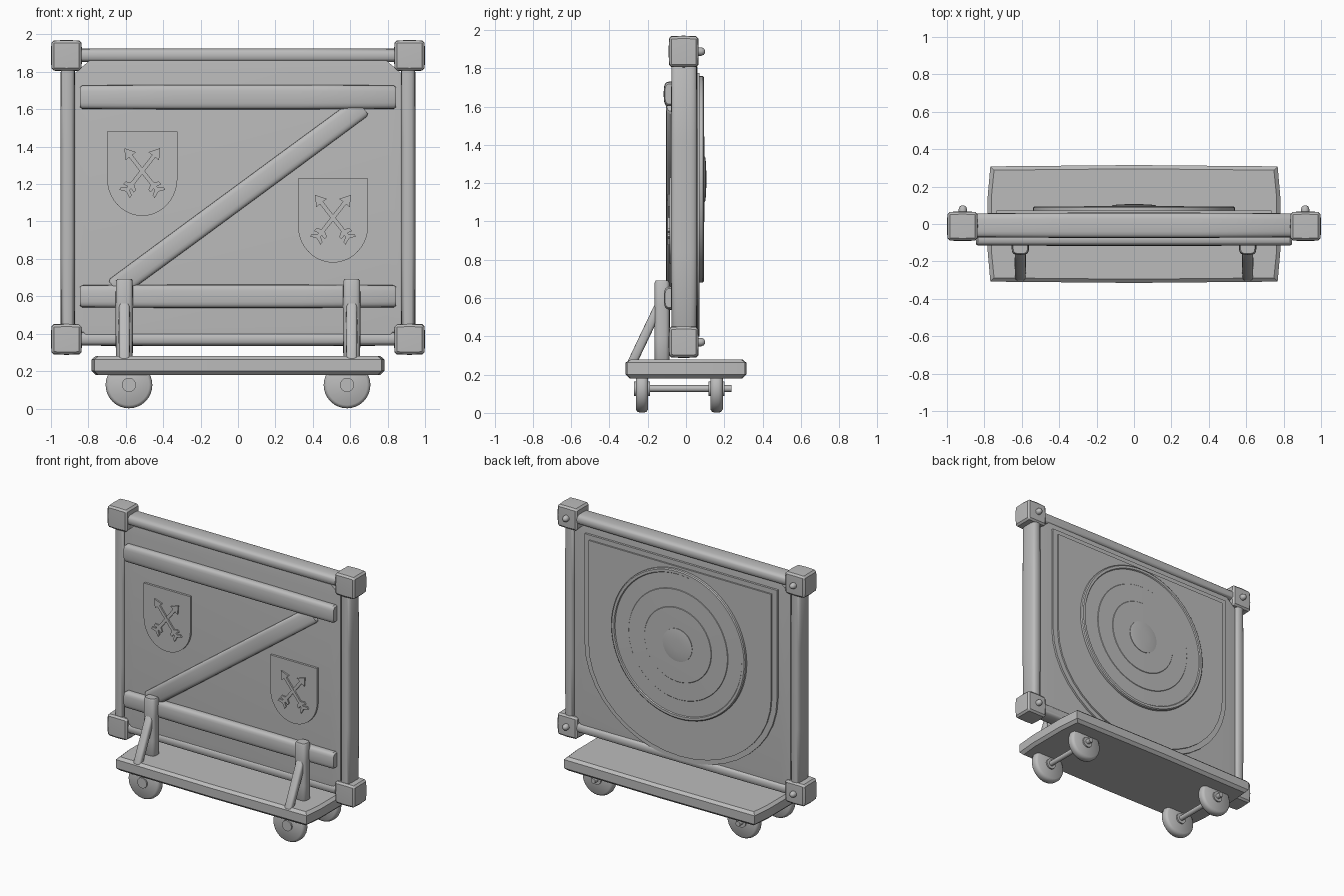
import bpy, bmesh, math
from mathutils import Vector, Matrix

old = bpy.data.objects.get("Cube")
if old:
    bpy.data.objects.remove(old, do_unlink=True)

grey = bpy.data.materials.new("plain_grey")
grey.use_nodes = True
grey.diffuse_color = (0.5, 0.5, 0.5, 1)
grey.node_tree.nodes["Principled BSDF"].inputs["Base Color"].default_value = (0.5, 0.5, 0.5, 1)


def finish(name, bm, angle=35):
    bmesh.ops.recalc_face_normals(bm, faces=bm.faces[:])
    mesh = bpy.data.meshes.new(name)
    bm.to_mesh(mesh)
    bm.free()
    mesh.materials.append(grey)
    obj = bpy.data.objects.new(name, mesh)
    bpy.context.collection.objects.link(obj)
    bpy.ops.object.select_all(action='DESELECT')
    obj.select_set(True)
    bpy.context.view_layer.objects.active = obj
    bpy.ops.object.shade_smooth_by_angle(angle=math.radians(angle))
    return obj


def loft(name, rings, angle=35):
    """Skin a list of equally sized point rings and cap both ends."""
    bm = bmesh.new()
    loops = [[bm.verts.new(p) for p in ring] for ring in rings]
    n = len(loops[0])
    for a, b in zip(loops, loops[1:]):
        for i in range(n):
            j = (i + 1) % n
            bm.faces.new((a[i], a[j], b[j], b[i]))
    bm.faces.new(loops[0])
    bm.faces.new(loops[-1])
    return finish(name, bm, angle)


def bar(name, p0, p1, width, depth, deep=(0, 1, 0), power=0.6, bulge=0.05):
    """Rounded wooden bar, slightly thicker in the middle."""
    p0, p1, deep = Vector(p0), Vector(p1), Vector(deep)
    axis = p1 - p0
    side = axis.normalized().cross(deep)
    soft = 0.012 / axis.length
    rings = []
    for t, shrink in ((0, 0.85), (soft, 1), (0.3, 1 + bulge), (0.7, 1 + bulge), (1 - soft, 1), (1, 0.85)):
        ring = []
        for i in range(20):
            a = math.tau * i / 20
            c, s = math.cos(a), math.sin(a)
            u = math.copysign(abs(c) ** power, c) * width / 2
            v = math.copysign(abs(s) ** power, s) * depth / 2
            ring.append(p0 + axis * t + (side * u + deep * v) * shrink)
        rings.append(ring)
    return loft(name, rings)


def plate(name, outline, y0, y1):
    """Flat plate from an x-z outline."""
    return loft(name, [[(x, y, z) for x, z in outline] for y in (y0, y1)], 25)


def lathe(name, x, z, profile, sides=48, angle=25):
    """Turned part along y from (radius, y) pairs."""
    rings = [[(x + r * math.cos(math.tau * i / sides), y, z + r * math.sin(math.tau * i / sides))
              for i in range(sides)] for r, y in profile]
    return loft(name, rings, angle)


def shield(cx, half, top, shoulder, bottom, steps=20):
    """Heater outline: square top, half ellipse below the shoulder."""
    pts = [(cx - half, top), (cx + half, top)]
    for i in range(steps + 1):
        a = math.pi * i / steps
        pts.append((cx + half * math.cos(a), shoulder - (shoulder - bottom) * math.sin(a)))
    return pts


def box(name, centre, size, bevel, pinch=0.0):
    """Bevelled block with softly pinched edges."""
    bm = bmesh.new()
    bmesh.ops.create_cube(bm, size=2)
    bmesh.ops.bevel(bm, geom=bm.edges[:], offset=bevel / min(size) * 2, segments=1, affect='EDGES')
    if pinch:
        bmesh.ops.subdivide_edges(bm, edges=bm.edges[:], cuts=1, use_grid_fill=True)
        for v in bm.verts:
            c = v.co.copy()
            for k in range(3):
                others = c[(k + 1) % 3] ** 2 + c[(k + 2) % 3] ** 2
                v.co[k] = c[k] * (1 - pinch * others)
    for v in bm.verts:
        v.co = Vector([centre[k] + v.co[k] * size[k] / 2 for k in range(3)])
    return finish(name, bm, 20)


# Panel and its frame
box("panel", (0, -0.012, 1.12), (1.74, 0.115, 1.48), 0.005)
for label, z in (("bottom", 0.372), ("top", 1.888)):
    bar(label + "_rail", (-0.87, -0.007, z), (0.87, -0.007, z), 0.072, 0.128)
for label, sx in (("left", 1), ("right", -1)):
    bar(label + "_post", (sx * 0.91, -0.01, 0.4), (sx * 0.91, -0.01, 1.85), 0.075, 0.132)
    for level, z in (("bottom", 0.37), ("top", 1.887)):
        box(f"{level}_{label}_corner_block", (sx * 0.917, -0.012, z), (0.166, 0.158, 0.166), 0.012, 0.035)
        lathe(f"{level}_{label}_bolt", sx * 0.915, z,
              [(0.022, 0.05), (0.022, 0.08), (0.017, 0.093), (0.006, 0.1)], 12, 50)

# Front bracing boards
for label, z, w in (("upper", 1.665, 0.125), ("lower", 0.6, 0.118)):
    bar(label + "_board", (-0.845, -0.08, z), (0.845, -0.08, z), w, 0.07)
bar("diagonal_board", (-0.66, -0.075, 0.64), (0.665, -0.075, 1.615), 0.116, 0.058, bulge=0.02)

# Small front shields with crossed arrows
half_arrow = [(0.155, 0), (0.1, 0.036), (0.1, 0.011), (-0.085, 0.011), (-0.1, 0.036),
              (-0.118, 0.036), (-0.112, 0.011), (-0.122, 0.011), (-0.137, 0.036),
              (-0.155, 0.036), (-0.14, 0)]
arrow = half_arrow + [(u, -v) for u, v in half_arrow[-2:0:-1]]
for label, cx, top in (("right", -0.512, 1.48), ("left", 0.508, 1.23)):
    plate(label + "_small_shield", shield(cx, 0.188, top, top - 0.25, top - 0.45), -0.06, -0.085)
    for i, sx in enumerate((1, -1)):
        turn = Matrix.Rotation(math.radians(52), 2)
        pts = [turn @ Vector(p) for p in arrow]
        plate(f"{label}_arrow_{i + 1}", [(cx + sx * p.x, top - 0.21 + p.y) for p in pts],
              -0.08, -0.094 - 0.002 * i)

# Large shield and round target on the back
plate("back_shield_border", shield(0, 0.775, 1.81, 1.02, 0.365), 0.03, 0.06)
plate("back_shield", shield(0, 0.735, 1.775, 1.02, 0.4), 0.03, 0.071)
lathe("target", 0, 1.22, [(0.54, 0.06), (0.54, 0.088), (0.533, 0.094), (0.515, 0.094), (0.51, 0.087),
                          (0.4, 0.088), (0.397, 0.091), (0.27, 0.092), (0.267, 0.095), (0.13, 0.096)], 64)
lathe("bullseye", 0, 1.22, [(0.118, 0.09), (0.118, 0.1), (0.09, 0.104), (0.04, 0.106)], 40)

# Rolling base: deck, brackets, axles, wheels
deck = []
for z, k in ((0.18, 0.02), (0.2, 0), (0.262, 0), (0.28, 0.02)):
    corner = [(0.768 - k, 0.308 - k), (0, 0.315 - k), (-0.768 + k, 0.308 - k),
              (-0.782 + k, 0.15), (-0.782 + k, -0.15), (-0.768 + k, -0.308 + k),
              (0, -0.315 + k), (0.768 - k, -0.308 + k), (0.782 - k, -0.15), (0.782 - k, 0.15)]
    deck.append([(x, y, z) for x, y in corner])
loft("deck", deck, 30)
for label, sx in (("left", 1), ("right", -1)):
    x = sx * 0.608
    bar(label + "_upright", (x, -0.125, 0.26), (x, -0.125, 0.692), 0.09, 0.078, bulge=0.03)
    bar(label + "_strut", (x, -0.285, 0.255), (x, -0.135, 0.57), 0.048, 0.058, (1, 0, 0), bulge=0.02)
    x = sx * 0.583
    lathe(label + "_axle", x, 0.127, [(0.018, -0.27), (0.018, 0.237)], 16)
    for side, yc, out in (("front", -0.23, -1), ("back", 0.16, 1)):
        lathe(f"{side}_{label}_wheel", x, 0.126,
              [(0.108, yc - 0.032), (0.12, yc - 0.024), (0.125, yc - 0.01),
               (0.125, yc + 0.01), (0.12, yc + 0.024), (0.108, yc + 0.032)], 32, 40)
        lathe(f"{side}_{label}_hub", x, 0.126, [(0.038, yc - 0.042), (0.038, yc + 0.042)], 20)
